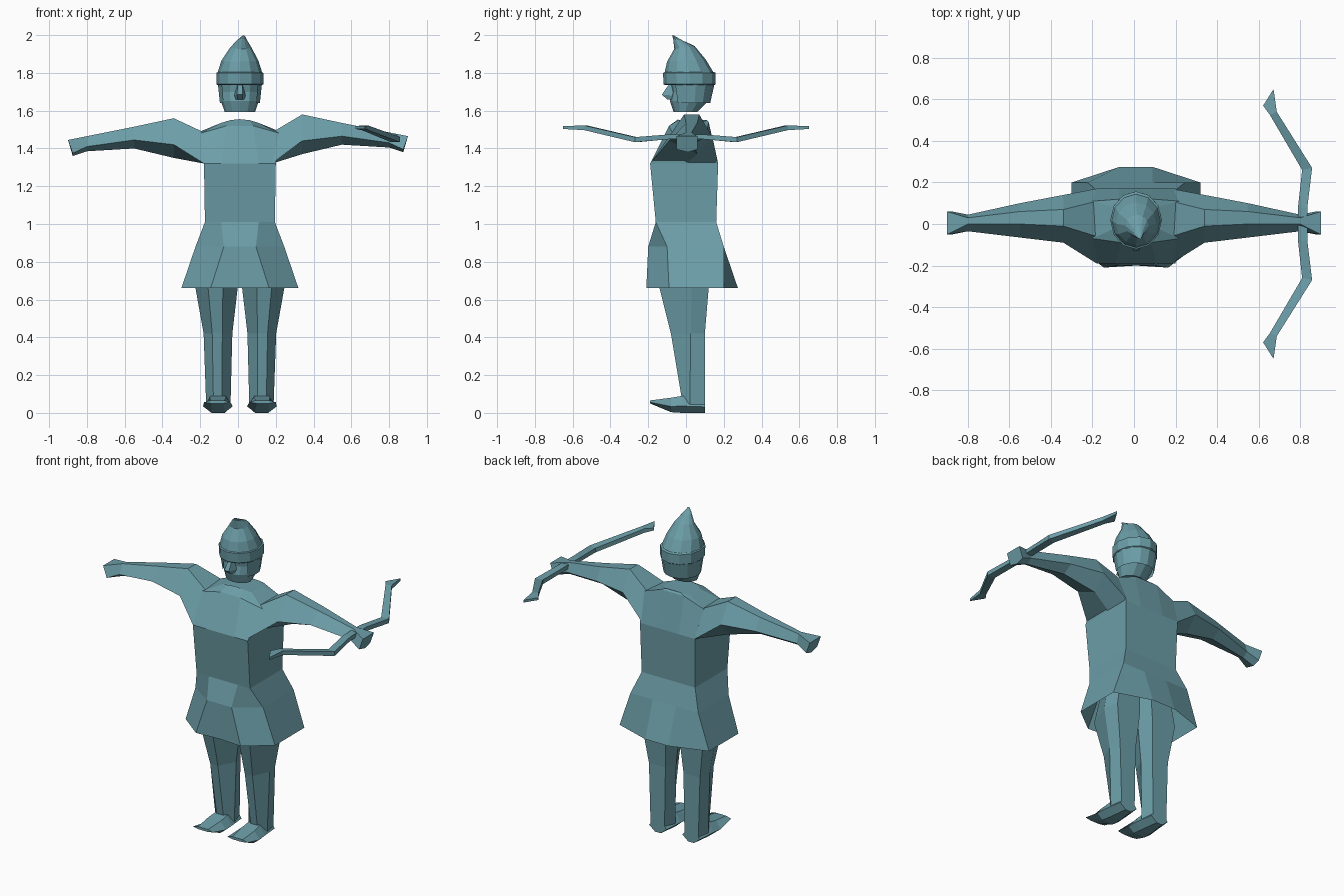
import bpy, bmesh, math

if "Cube" in bpy.data.objects:
    bpy.data.objects.remove(bpy.data.objects["Cube"])

CX = 0.01  # body centre line

teal = bpy.data.materials.new("teal")
teal.diffuse_color = (0.15, 0.34, 0.39, 1)
teal.use_nodes = True
teal.node_tree.nodes["Principled BSDF"].inputs["Base Color"].default_value = teal.diffuse_color


def loft(name, rings, cap_start=True, cap_end=True, closed=True):
    """Skin a list of equal-length point rings into one flat-shaded object."""
    bm = bmesh.new()
    vs = [[bm.verts.new(p) for p in r] for r in rings]
    n = len(rings[0])
    for a, b in zip(vs, vs[1:]):
        for i in range(n if closed else n - 1):
            j = (i + 1) % n
            bm.faces.new((a[i], a[j], b[j], b[i]))
    if cap_start:
        bm.faces.new(vs[0])
    if cap_end:
        bm.faces.new(vs[-1])
    bmesh.ops.recalc_face_normals(bm, faces=bm.faces)
    me = bpy.data.meshes.new(name)
    bm.to_mesh(me)
    bm.free()
    me.materials.append(teal)
    ob = bpy.data.objects.new(name, me)
    bpy.context.collection.objects.link(ob)
    return ob


def sym_ring(half):
    """Mirror a half ring; the first point lies on the centre line."""
    right = [(CX + x, y, z) for x, y, z in half]
    left = [(CX - x, y, z) for x, y, z in reversed(half[1:])]
    return right + left


def level(z, pts):
    return [(x, y, z) for x, y in pts]


def oval(z, rx, y0, y1, x=CX, tilt=0.0, n=12, a0=0.0, a1=math.tau):
    """Oval ring between front y0 and back y1; tilt lifts the back."""
    closed = a1 - a0 > 6.2
    out = []
    for i in range(n):
        a = a0 + (a1 - a0) * i / (n if closed else n - 1)
        s = math.sin(a)
        out.append((x + rx * math.cos(a), (y0 + y1) / 2 + (y1 - y0) / 2 * s, z + tilt * s))
    return out


# Tunic with flared skirt, open at the hem
loft("tunic", [sym_ring(h) for h in (
    level(0.66, [(0, -.20), (.155, -.21), (.31, -.09), (.31, .20), (.08, .275)]),
    level(0.88, [(0, -.20), (.085, -.20), (.235, -.10), (.235, .20), (.08, .20)]),
    level(1.01, [(0, -.16), (.10, -.16), (.185, -.16), (.185, .16), (.08, .16)]),
    level(1.32, [(0, -.19), (.10, -.19), (.19, -.19), (.19, .17), (.08, .17)]),
    [(0, -.09, 1.52), (.07, -.09, 1.52), (.21, -.07, 1.48), (.21, .11, 1.49), (.08, .12, 1.54)],
    [(0, -.04, 1.555), (.05, -.04, 1.55), (.10, -.02, 1.535), (.10, .08, 1.535), (.05, .11, 1.55)],
)], cap_start=False)

# Arms: front, top front, top back, back, bottom at each station
ARM = [
    (.18, .18, [(-.19, 1.32), (-.06, 1.485), (.11, 1.485), (.17, 1.32), (0, 1.32)]),
    (.34, .34, [(-.09, 1.43), (-.01, 1.57), (.07, 1.57), (.14, 1.45), (.06, 1.36)]),
    (.55, .55, [(-.065, 1.455), (0, 1.525), (.06, 1.525), (.10, 1.45), (.04, 1.41)]),
    (.80, .80, [(-.035, 1.42), (0, 1.475), (.03, 1.475), (.045, 1.42), (.01, 1.395)]),
    (.90, .875, [(-.05, 1.385), (-.05, 1.455), (.06, 1.455), (.06, 1.385), (.01, 1.37)]),
]
for side, label in ((1, "right"), (-1, "left")):
    rings = []
    for k, (xt, xb, pts) in enumerate(ARM):
        lift = 0.01 * side if k else 0
        rings.append([(side * (xt if i in (1, 2) else xb), y, z + lift)
                      for i, (y, z) in enumerate(pts)])
    loft(label + "_arm", rings)

# Legs and feet
LEG = [
    # z, inner x, outer x, front y, side y, back y
    (.90, .01, .19, -.10, .02, .11),
    (.66, .012, .235, -.14, .03, .12),
    (.42, .04, .192, -.08, .025, .10),
    (.03, .05, .178, -.015, .02, .10),
]
FOOT = [
    # y, inner x, outer x, bottom z, top z
    (.10, .055, .175, 0, .08),
    (-.02, .04, .19, 0, .09),
    (-.08, .038, .195, .004, .08),
    (-.19, .05, .19, .05, .066),
]
for side, label in ((1, "right"), (-1, "left")):
    rings = []
    for z, xi, xo, yf, ys, yb in LEG:
        w = xo - xi
        rings.append([(CX + side * x, y, z) for x, y in (
            (xi + .35 * w, yf), (xi + .7 * w, yf), (xo, ys),
            (xo - .1 * w, yb), (xi + .15 * w, yb), (xi, ys))])
    loft(label + "_leg", rings)
    rings = []
    for y, xi, xo, zb, zt in FOOT:
        m = zb + .4 * (zt - zb)
        rings.append([(CX + side * x, y, z) for x, z in (
            (xi + .04, zb), (xo - .04, zb), (xo, m),
            (xo - .035, zt), (xi + .035, zt), (xi, m))])
    loft(label + "_foot", rings)

# Head with jaw narrowing to a flat base
loft("head", [
    oval(1.592, .08, -.065, .06),
    oval(1.65, .10, -.085, .115),
    oval(1.70, .105, -.075, .13),
    oval(1.78, .11, -.09, .14),
])

# Nose wedge
loft("nose", [
    [(CX - .012, -.09, 1.74), (CX + .012, -.09, 1.74), (CX + .015, -.06, 1.74), (CX - .015, -.06, 1.74)],
    [(CX - .015, -.128, 1.685), (CX + .015, -.128, 1.685), (CX + .03, -.07, 1.68), (CX - .03, -.07, 1.68)],
    [(CX - .012, -.10, 1.66), (CX + .012, -.10, 1.66), (CX + .025, -.07, 1.66), (CX - .025, -.07, 1.66)],
])

# Neck and cheek guard wrapping the sides and back
A0, A1 = -0.65, math.pi + 0.65
loft("neck_guard", [
    oval(1.75, .12, -.11, .153, n=11, a0=A0, a1=A1),
    oval(1.64, .108, -.085, .128, n=11, a0=A0, a1=A1),
], False, False, closed=False)

# Helmet band
loft("helmet_band", [
    oval(1.735, .118, -.112, .15),
    oval(1.74, .124, -.118, .157),
    oval(1.80, .124, -.122, .157),
    oval(1.805, .115, -.11, .148),
])

# Pointed cap leaning forward
loft("helmet_cap", [
    oval(1.795, .12, -.115, .15),
    oval(1.865, .098, -.10, .105, tilt=.005),
    oval(1.935, .056, -.062, .045, x=.015, tilt=.008),
    oval(1.975, .025, -.068, -.015, x=.022, tilt=-.005),
    oval(1.998, .005, -.074, -.064, x=.03),
])

# Bow held level in the right hand: outer x, y, inner x, y, bottom z, height
LIMB = [
    (.672, .65, .622, .57, 1.503, .015),
    (.688, .54, .655, .525, 1.497, .025),
    (.858, .27, .81, .26, 1.433, .027),
    (.835, .08, .79, .08, 1.45, .025),
]
stations = [(s, p) for s, p in [(1, q) for q in LIMB] + [(-1, q) for q in reversed(LIMB)]]
loft("bow", [[(xo, s * yo, z), (xo, s * yo, z + h), (xi, s * yi, z + h), (xi, s * yi, z)]
             for s, (xo, yo, xi, yi, z, h) in stations])
